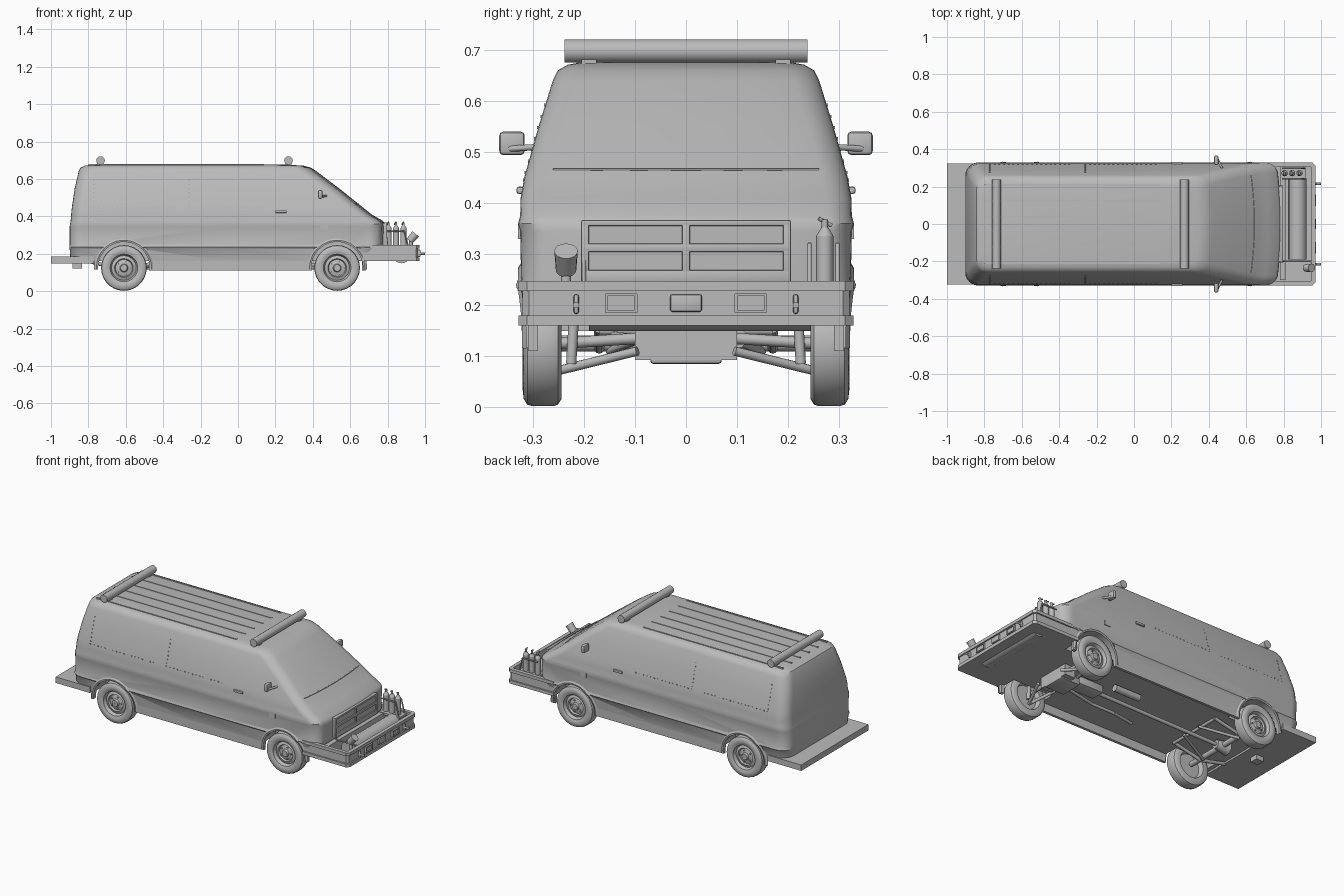
import bpy, bmesh, math
from mathutils import Vector, Matrix

old = bpy.data.objects.get("Cube")
if old:
    bpy.data.objects.remove(old)

grey = bpy.data.materials.new("plain_grey")
grey.use_nodes = True
grey.diffuse_color = (0.5, 0.5, 0.5, 1)
grey.node_tree.nodes["Principled BSDF"].inputs["Base Color"].default_value = grey.diffuse_color
SIDES = (("left", 1), ("right", -1))


def add(name, bm, smooth=True):
    bmesh.ops.recalc_face_normals(bm, faces=bm.faces)
    mesh = bpy.data.meshes.new(name)
    bm.to_mesh(mesh)
    bm.free()
    mesh.materials.append(grey)
    obj = bpy.data.objects.new(name, mesh)
    bpy.context.collection.objects.link(obj)
    if smooth:
        smooth_by_angle(obj)
    return obj


def smooth_by_angle(obj):
    bpy.ops.object.select_all(action="DESELECT")
    obj.select_set(True)
    bpy.context.view_layer.objects.active = obj
    bpy.ops.object.shade_smooth_by_angle(angle=math.radians(35))


def put_box(bm, centre, size, bevel=0):
    part = bmesh.ops.create_cube(bm, size=1, matrix=Matrix.Translation(centre) @ Matrix.Diagonal((*size, 1)))
    if bevel:
        edges = list({e for v in part["verts"] for e in v.link_edges})
        bmesh.ops.bevel(bm, geom=edges, offset=bevel, segments=2, profile=0.5, affect="EDGES")


def box(name, centre, size, bevel=0):
    bm = bmesh.new()
    put_box(bm, centre, size, bevel)
    return add(name, bm)


def put_rod(bm, points, radius, end_radius=None, sides=12):
    for start, end in zip(points, points[1:]):
        start, end = Vector(start), Vector(end)
        span = end - start
        turn = span.to_track_quat("Z", "Y").to_matrix().to_4x4()
        bmesh.ops.create_cone(bm, cap_ends=True, segments=sides, radius1=radius,
                              radius2=end_radius or radius, depth=span.length,
                              matrix=Matrix.Translation((start + end) / 2) @ turn)


def rod(name, points, radius, end_radius=None, sides=12):
    bm = bmesh.new()
    put_rod(bm, points, radius, end_radius, sides)
    return add(name, bm)


def prism(name, plan, low, high):
    bm = bmesh.new()
    face = bm.faces.new([bm.verts.new((x, y, low)) for x, y in plan])
    lifted = bmesh.ops.extrude_face_region(bm, geom=[face])["geom"]
    bmesh.ops.translate(bm, verts=[v for v in lifted if isinstance(v, bmesh.types.BMVert)], vec=(0, 0, high - low))
    return add(name, bm)


# Body shell: stacked outlines given as height, rear, front, half width
LEVELS = [(.16, -.895, .775, .315), (.225, -.9, .783, .322), (.235, -.902, .785, .329),
          (.25, -.9, .785, .323), (.345, -.9, .787, .325), (.36, -.898, .785, .329),
          (.375, -.895, .775, .325), (.41, -.892, .715, .324), (.45, -.888, .665, .317),
          (.55, -.873, .54, .289), (.64, -.852, .42, .261), (.66, -.842, .39, .251),
          (.671, -.82, .35, .232), (.676, -.78, .26, .205)]


def half_width(z):
    z = max(z, LEVELS[0][0])
    for a, b in zip(LEVELS, LEVELS[1:]):
        if a[0] <= z <= b[0]:
            return a[3] + (b[3] - a[3]) * (z - a[0]) / (b[0] - a[0])


def outline(rear, front, width):
    half = []
    for i in range(4):
        half.append((front, (width - .05) * i / 4))
    for i in range(7):
        t = math.pi / 2 * i / 6
        half.append((front - .065 + .065 * math.cos(t), width - .05 + .05 * math.sin(t)))
    half.append(((front + rear) / 2, width))
    for i in range(7):
        t = math.pi / 2 * i / 6
        half.append((rear + .07 - .07 * math.sin(t), width - .07 + .07 * math.cos(t)))
    half.append((rear, 0))
    middle = (front + rear) / 2
    half = [(x - .025 * (y / width) ** 2 * max(0, (x - middle) / (front - middle)), y) for x, y in half]
    return half + [(x, -y) for x, y in reversed(half[1:-1])]


bm = bmesh.new()
rings = [[bm.verts.new((x, y, z)) for x, y in outline(rear, front, width)]
         for z, rear, front, width in LEVELS]
for lower, upper in zip(rings, rings[1:]):
    for i in range(len(lower)):
        bm.faces.new((lower[i - 1], lower[i], upper[i], upper[i - 1]))
bm.faces.new(rings[0])
bm.faces.new(rings[-1])
body = add("van_body", bm, smooth=False)

# Wheel wells cut from the body
AXLES = (("front", .53), ("rear", -.61))
bm = bmesh.new()
for _, x in AXLES:
    for _, s in SIDES:
        put_rod(bm, [(x, s * .215, .125), (x, s * .4, .125)], .14, sides=40)
cutter = add("wheel_well_cutter", bm)
cutter.hide_render = True
cut = body.modifiers.new("wheel_wells", "BOOLEAN")
cut.operation, cut.object, cut.solver = "DIFFERENCE", cutter, "EXACT"
bpy.context.view_layer.update()
cut_mesh = bpy.data.meshes.new_from_object(body.evaluated_get(bpy.context.evaluated_depsgraph_get()))
body.modifiers.clear()
body.data = cut_mesh
bpy.data.objects.remove(cutter)
smooth_by_angle(body)

# Wheels, turned from a profile of radius and offset
PROFILE = [(.001, .03), (.018, .03), (.022, .018), (.045, .012), (.05, .022), (.066, .015),
           (.074, .034), (.083, .036), (.09, .039), (.108, .037), (.119, .03),
           (.122, .02), (.122, -.02), (.119, -.03), (.108, -.037), (.08, -.036), (.07, -.01), (.001, -.01)]
for axle, x in AXLES:
    for side, s in SIDES:
        bm = bmesh.new()
        verts = [bm.verts.new((r, s * y, 0)) for r, y in PROFILE]
        edges = [bm.edges.new(pair) for pair in zip(verts, verts[1:])]
        bmesh.ops.spin(bm, geom=verts + edges, cent=(0, 0, 0), axis=(0, 1, 0), angle=math.tau, steps=28)
        bmesh.ops.remove_doubles(bm, verts=bm.verts, dist=.0002)
        for i in range(5):
            t = math.tau * i / 5
            nut = Vector((.034 * math.cos(t), s * .01, .034 * math.sin(t)))
            put_rod(bm, [nut, nut + Vector((0, s * .012, 0))], .005, sides=6)
        bmesh.ops.translate(bm, verts=bm.verts, vec=(x, s * .281, .124))
        add(f"{axle}_{side}_wheel", bm)

        # Arch lip, following the curve of the body side
        bm = bmesh.new()
        rows = []
        for i in range(25):
            t = math.pi * (i / 24 * 1.04 - .02)
            row = []
            for r, lift in ((.138, -.02), (.138, .004), (.147, .006), (.16, -.002)):
                z = .125 + r * math.sin(t)
                row.append(bm.verts.new((x + r * math.cos(t), s * (half_width(z) + lift), z)))
            rows.append(row)
        for a, b in zip(rows, rows[1:]):
            for j in range(3):
                bm.faces.new((a[j], a[j + 1], b[j + 1], b[j]))
        add(f"{axle}_{side}_arch_lip", bm)

# Side details
for side, s in SIDES:
    box(f"{side}_sill", (-.04, s * .307, .14), (.87, .016, .06))
    box(f"{side}_front_valance", (.672, s * .3, .14), (.02, .02, .06))
    box(f"{side}_door_handle", (.23, s * .325, .425), (.06, .014, .014), .004)
    box(f"{side}_fender_vent", (.46, s * .325, .345), (.04, .008, .03))
    box(f"{side}_mirror", (.44, s * .341, .517), (.024, .05, .046), .008)
    rod(f"{side}_mirror_arm", [(.475, s * .29, .51), (.445, s * .35, .506)], .006)
    bm = bmesh.new()
    for rear_end, front_end in ((-.77, -.32), (-.26, .16)):
        steps = int((front_end - rear_end) / .025)
        spots = [(rear_end + .025 * i, .445) for i in range(steps)]
        spots += [(rear_end, .46 + .022 * i) for i in range(7)]
        for x, z in spots:
            put_box(bm, (x, s * half_width(z), z), (.008, .004, .006))
    add(f"{side}_panel_rivets", bm)

# Roof ribs and roof tubes
for i in range(6):
    box(f"roof_rib_{i + 1}", (-.33, -.21 + .084 * i, .675), (.94, .009, .008))
for name, x in (("front", .27), ("rear", -.735)):
    rod(f"{name}_roof_tube", [(x, -.238, .698), (x, .238, .698)], .023, sides=16)
    for side, s in SIDES:
        box(f"{name}_{side}_tube_foot", (x, s * .19, .675), (.03, .03, .02))

# Grille and cowl
box("grille_back", (.774, 0, .305), (.032, .4, .12))
bm = bmesh.new()
for z, tall in ((.361, .012), (.3125, .016), (.256, .026)):
    put_box(bm, (.789, 0, z), (.016, .41, tall), .003)
for y in (-.198, 0, .198):
    put_box(bm, (.789, y, .305), (.016, .016, .12), .003)
add("grille_bars", bm)
rod("cowl_strip", [(.645 - .26 * y * y, y, .466) for y in (-.26, -.18, -.09, 0, .09, .18, .26)], .003, sides=6)


# Front bumper and tray
def bumper_plan(inset):
    half = [(.66, .328 - inset), (.955 - inset / 2, .328 - inset), (.97 - inset, .312 - inset / 2)]
    return half + [(x, -y) for x, y in reversed(half)]


def bumper_band(name, inset, thickness, low, high):
    prism(name, bumper_plan(inset) + bumper_plan(inset + thickness)[::-1], low, high)


bumper_band("bumper_lower_rail", 0, .022, .16, .18)
bumper_band("bumper_panel", .008, .012, .18, .228)
bumper_band("bumper_top_rail", 0, .022, .228, .247)
prism("tray_floor", bumper_plan(.01), .16, .174)
rod("winch_drum", [(.875, -.19, .197), (.875, .245, .197)], .048, sides=20)
box("tray_back_ledge", (.795, 0, .205), (.03, .6, .06))
box("winch_fairlead", (.966, 0, .204), (.012, .062, .034), .004)
for side, s in SIDES:
    bm = bmesh.new()
    for lift in (-.016, .016):
        put_box(bm, (.966, s * .127, .204 + lift), (.014, .062, .005))
    for shift in (-.029, .029):
        put_box(bm, (.966, s * .127 + shift, .204), (.014, .005, .036))
    put_box(bm, (.963, s * .127, .204), (.008, .056, .03))
    add(f"{side}_bumper_lamp", bm)
    box(f"{side}_bumper_rib", (.968, s * .215, .202), (.016, .01, .038), .004)
    rod(f"{side}_tow_hook", [(.96, s * .215, .2), (1, s * .215, .2)], .006)

# Equipment carried on the tray
for i in range(3):
    x = .805 + .04 * i
    bm = bmesh.new()
    put_rod(bm, [(x, .272, .235), (x, .272, .335)], .017)
    put_rod(bm, [(x, .272, .335), (x, .272, .352)], .017, .007)
    put_rod(bm, [(x, .272, .352), (x, .272, .368)], .006)
    put_rod(bm, [(x - .008, .285, .356), (x, .26, .37)], .004)
    add(f"extinguisher_{i + 1}", bm)
box("extinguisher_shelf", (.85, .272, .232), (.14, .07, .012))
for y in (.242, .297):
    rod("extinguisher_rail", [(.79, y, .32), (.89, y, .32), (.91, y, .24)], .004)
rod("spotlight_stem", [(.925, -.235, .17), (.925, -.235, .28)], .01)
rod("spotlight", [(.918, -.235, .268), (.95, -.235, .306)], .02, .023, 16)
rod("tray_right_rail", [(.79, -.2, .32), (.8, -.2, .24), (.95, -.2, .24)], .004)

# Rear step
box("rear_step", (-.885, 0, .167), (.23, .645, .036))
box("tow_hitch", (-.86, 0, .137), (.05, .05, .03))
for side, s in SIDES:
    for y in (.24, .28):
        rod(f"{side}_step_lamp", [(-.99, s * y, .167), (-1, s * y, .167)], .012)

# Running gear
box("front_crossmember", (.53, 0, .125), (.07, .2, .065))
box("oil_pan", (.5, 0, .105), (.13, .14, .04), .006)
box("gearbox", (.34, 0, .14), (.18, .09, .05), .01)
rod("drive_shaft", [(.26, 0, .135), (-.58, 0, .125)], .011)
rod("rear_axle", [(-.61, -.25, .125), (-.61, .25, .125)], .016)
rod("differential", [(-.65, 0, .125), (-.57, 0, .125)], .04, .025)
rod("exhaust_pipe", [(.42, -.07, .14), (.2, -.11, .135), (.05, -.11, .135), (-.1, -.14, .14)], .009)
rod("muffler", [(.05, .1, .135), (.22, .1, .135)], .02)
for side, s in SIDES:
    for x in (.47, .59):
        rod(f"{side}_lower_arm", [(x, s * .095, .11), (.53, s * .245, .073)], .009)
    rod(f"{side}_upper_arm", [(.53, s * .09, .135), (.53, s * .25, .125)], .011)
    rod(f"{side}_shock", [(.55, s * .225, .085), (.55, s * .22, .17)], .01)
    rod(f"{side}_rear_spring", [(-.42, s * .17, .155), (-.61, s * .17, .115), (-.78, s * .17, .155)], .01)
    rod(f"{side}_trailing_arm", [(-.4, s * .06, .145), (-.61, s * .15, .11)], .008)
rod("rear_cross_tube", [(-.42, -.17, .15), (-.42, .17, .15)], .009)
